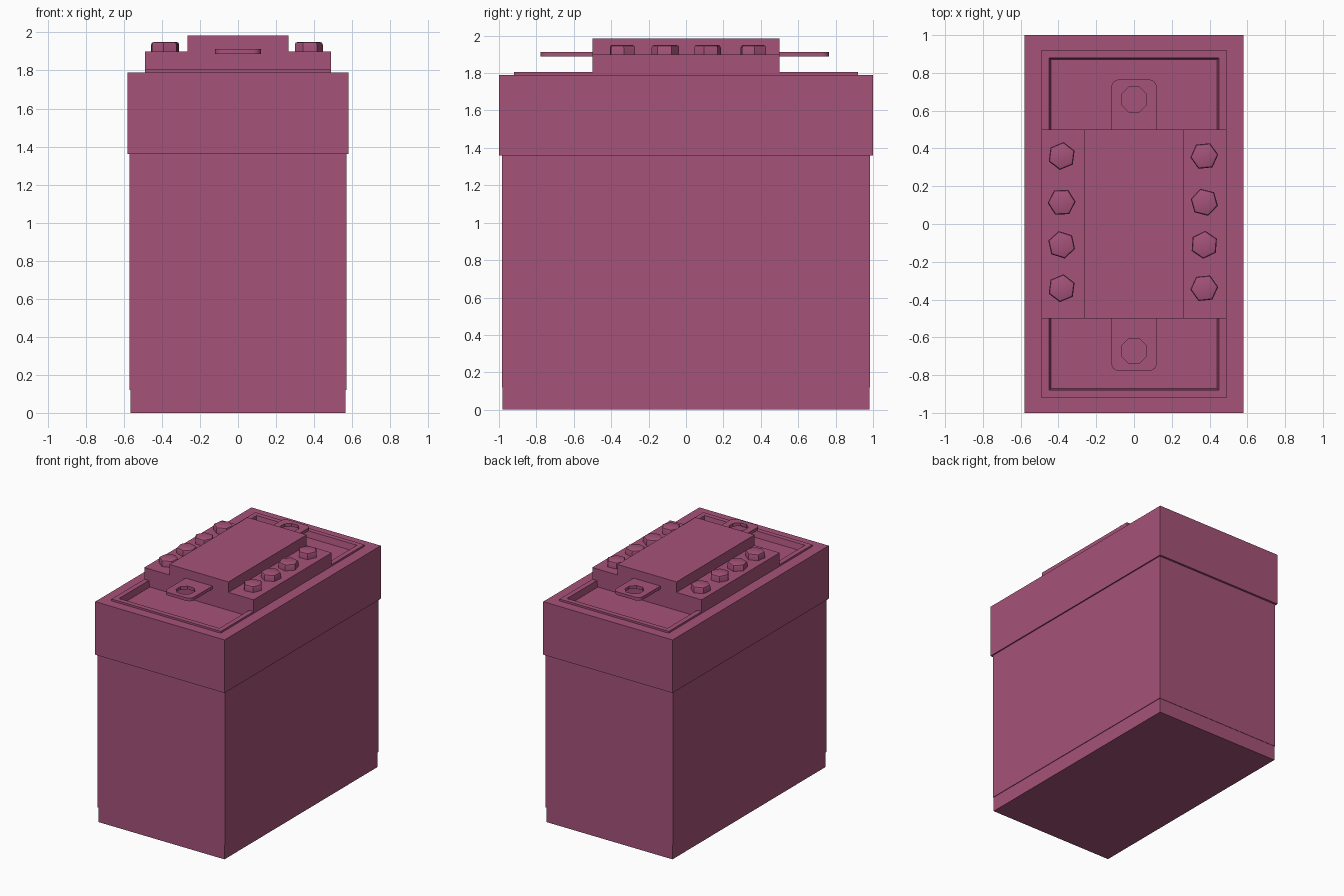
import bpy, bmesh, math
from mathutils import Matrix

if "Cube" in bpy.data.objects:
    bpy.data.objects.remove(bpy.data.objects["Cube"])

mat = bpy.data.materials.new("plum_plastic")
mat.diffuse_color = (0.38, 0.085, 0.19, 1)
mat.use_nodes = True
mat.node_tree.nodes["Principled BSDF"].inputs["Base Color"].default_value = mat.diffuse_color


def finish(name, bm):
    bmesh.ops.recalc_face_normals(bm, faces=bm.faces)
    me = bpy.data.meshes.new(name)
    bm.to_mesh(me)
    bm.free()
    ob = bpy.data.objects.new(name, me)
    bpy.context.collection.objects.link(ob)
    me.materials.append(mat)
    bpy.ops.object.select_all(action='DESELECT')
    ob.select_set(True)
    bpy.context.view_layer.objects.active = ob
    bpy.ops.object.shade_smooth_by_angle(angle=math.radians(30))
    return ob


def rings(name, levels, n=4):
    """Stack of rectangular rings (half x, half y, z), capped at both ends."""
    bm = bmesh.new()
    loops = [[bm.verts.new((sx * hx, sy * hy, z)) for sx, sy in
              ((-1, -1), (1, -1), (1, 1), (-1, 1))] for hx, hy, z in levels]
    for a, b in zip(loops, loops[1:]):
        for i in range(n):
            j = (i + 1) % n
            bm.faces.new((a[i], a[j], b[j], b[i]))
    bm.faces.new(loops[0])
    bm.faces.new(loops[-1])
    return finish(name, bm)


# Case with a slightly narrower foot
rings("case", [(0.565, 0.98, 0), (0.565, 0.98, 0.12), (0.57, 0.983, 0.12), (0.57, 0.983, 1.37)])

# Lid with a raised rim around a shallow tray
rings("lid", [(0.58, 1.0, 1.36), (0.58, 1.0, 1.79), (0.49, 0.92, 1.79),
              (0.49, 0.92, 1.805), (0.45, 0.88, 1.805), (0.44, 0.87, 1.755)])

# Stepped terminal block, extruded along y
bm = bmesh.new()
profile = [(-0.49, 1.75), (0.49, 1.75), (0.49, 1.90), (0.265, 1.90),
           (0.265, 1.985), (-0.265, 1.985), (-0.265, 1.90), (-0.49, 1.90)]
face = bm.faces.new([bm.verts.new((x, -0.5, z)) for x, z in profile])
ext = bmesh.ops.extrude_face_region(bm, geom=[face])
bmesh.ops.translate(bm, vec=(0, 1.0, 0),
                    verts=[v for v in ext["geom"] if isinstance(v, bmesh.types.BMVert)])
finish("terminal_block", bm)

# Hexagonal bolts, each turned a little differently
for x, side in ((-0.383, "left"), (0.372, "right")):
    for i, y in enumerate((-0.34, -0.11, 0.115, 0.36)):
        bm = bmesh.new()
        bmesh.ops.create_cone(bm, cap_ends=True, segments=6, radius1=0.074, radius2=0.074,
                              depth=0.06, matrix=Matrix.Translation((x, y, 1.92))
                              @ Matrix.Rotation(0.25 + 0.35 * i + x, 4, 'Z'))
        top = [e for e in bm.edges if all(v.co.z > 1.94 for v in e.verts)]
        bmesh.ops.bevel(bm, geom=top, offset=0.014, segments=2, affect='EDGES', profile=0.5)
        finish(f"bolt_{side}_{i + 1}", bm)


def lug(name, s, tip, hole_y):
    """Flat tab with rounded end corners and an octagonal hole."""
    r, w, root = 0.04, 0.12, 0.48
    outline = [(-w, root), (w, root)]
    for cx, a0 in ((w - r, 0), (r - w, 90)):
        for k in range(5):
            a = math.radians(a0 + 22.5 * k)
            outline.append((cx + r * math.cos(a), tip - r + r * math.sin(a)))
    hole = [(0.072 * math.cos(math.radians(22.5 + 45 * k)),
             hole_y + 0.072 * math.sin(math.radians(22.5 + 45 * k))) for k in range(8)]
    bm = bmesh.new()
    edges = []
    for pts in (outline, hole):
        vs = [bm.verts.new((x, s * y, 1.888)) for x, y in pts]
        edges += [bm.edges.new((vs[i - 1], vs[i])) for i in range(len(vs))]
    bmesh.ops.triangle_fill(bm, edges=edges, use_beauty=True)
    ext = bmesh.ops.extrude_face_region(bm, geom=bm.faces[:])
    bmesh.ops.translate(bm, vec=(0, 0, 0.025),
                        verts=[v for v in ext["geom"] if isinstance(v, bmesh.types.BMVert)])
    # extrude_face_region drops the source faces; close the underside
    if not any(abs(f.calc_center_median().z - 1.888) < 1e-4 for f in bm.faces):
        bmesh.ops.triangle_fill(bm, edges=[e for e in bm.edges if e.is_boundary], use_beauty=True)
    finish(name, bm)


# Connection lugs at both ends
lug("back_lug", 1, 0.765, 0.66)
lug("front_lug", -1, 0.778, 0.672)
